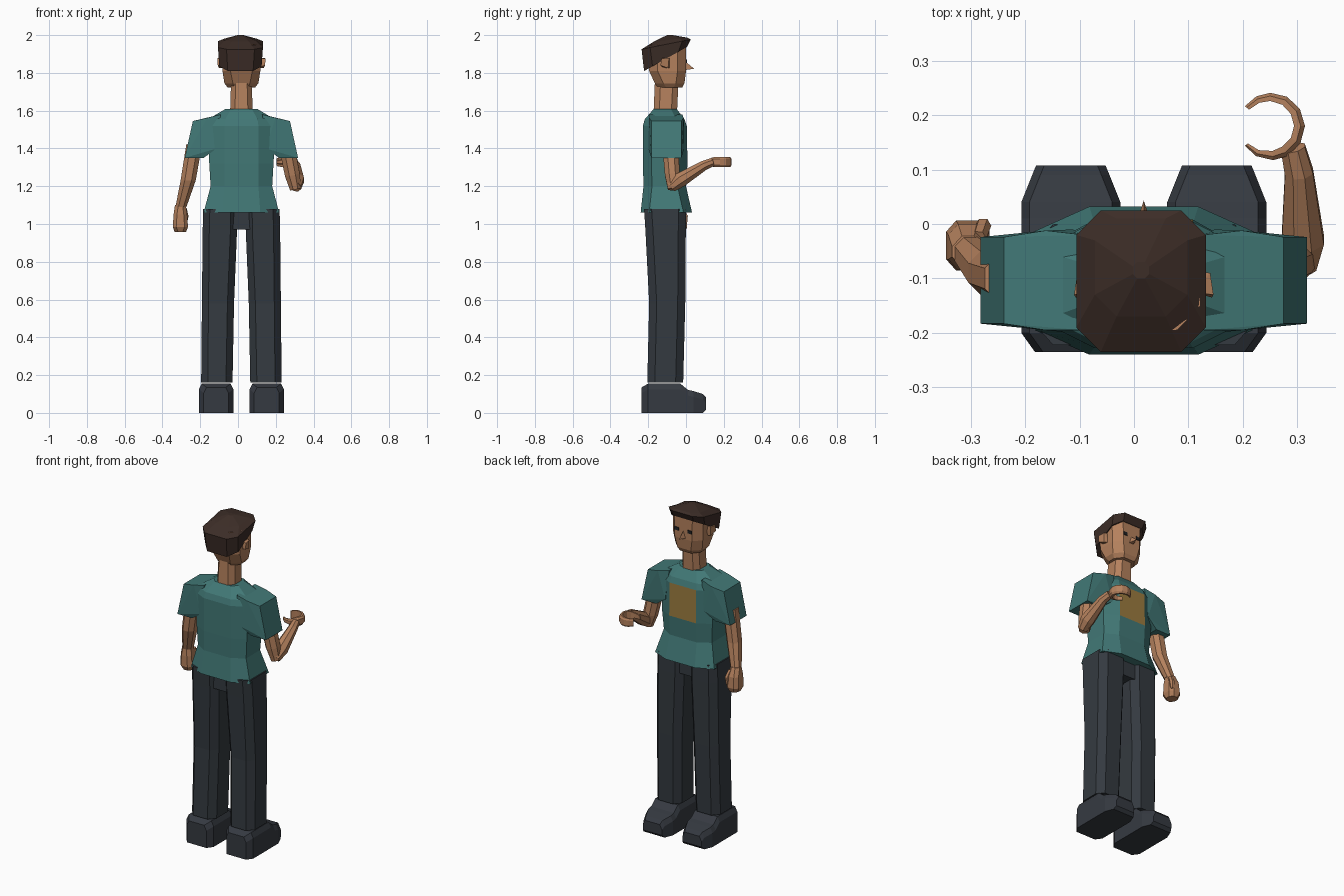
import bpy, bmesh, math
from mathutils import Vector

if "Cube" in bpy.data.objects:
    bpy.data.objects.remove(bpy.data.objects["Cube"])

CX = 0.018  # body centre line


def material(name, r, g, b):
    m = bpy.data.materials.new(name)
    m.diffuse_color = (r, g, b, 1)
    m.use_nodes = True
    m.node_tree.nodes["Principled BSDF"].inputs["Base Color"].default_value = m.diffuse_color
    return m


SKIN = material("skin", 0.46, 0.22, 0.11)
TEAL = material("teal_shirt", 0.054, 0.19, 0.183)
GOLD = material("gold_print", 0.33, 0.20, 0.05)
NAVY = material("dark_trousers", 0.034, 0.042, 0.051)
SHOE = material("dark_shoes", 0.036, 0.042, 0.053)
HAIR = material("brown_hair", 0.045, 0.026, 0.020)
DARK = material("dark_eyes", 0.015, 0.016, 0.018)


def finish(name, bm, *mats):
    bmesh.ops.recalc_face_normals(bm, faces=bm.faces)
    me = bpy.data.meshes.new(name)
    bm.to_mesh(me)
    bm.free()
    for m in mats:
        me.materials.append(m)
    ob = bpy.data.objects.new(name, me)
    bpy.context.collection.objects.link(ob)
    return ob


def loft(name, rings, *mats):
    """Skin a list of equal-sized rings and cap both ends."""
    bm = bmesh.new()
    vs = [[bm.verts.new(p) for p in r] for r in rings]
    n = len(vs[0])
    for a, b in zip(vs, vs[1:]):
        for i in range(n):
            j = (i + 1) % n
            bm.faces.new((a[i], a[j], b[j], b[i]))
    bm.faces.new(vs[0])
    bm.faces.new(vs[-1])
    return finish(name, bm, *mats)


def hull(name, pts, mat):
    bm = bmesh.new()
    for p in pts:
        bm.verts.new(p)
    bmesh.ops.convex_hull(bm, input=bm.verts)
    bmesh.ops.dissolve_limit(bm, angle_limit=0.02, verts=bm.verts, edges=bm.edges)
    return finish(name, bm, mat)


def octagon(cx, y0, y1, hx, z, kx, ky, slope=0.0):
    """Chamfered rectangle in plan; slope lifts it towards the front (+y)."""
    cy, hy = (y0 + y1) / 2, (y1 - y0) / 2
    pts = [(hx, -hy + ky), (hx, hy - ky), (hx - kx, hy), (-hx + kx, hy),
           (-hx, hy - ky), (-hx, -hy + ky), (-hx + kx, -hy), (hx - kx, -hy)]
    return [(cx + x, cy + y, z + slope * (y + hy)) for x, y in pts]


def tube(name, stations, mat, n=8):
    """Limb through (point, radius) stations."""
    rings = []
    for i, (p, r) in enumerate(stations):
        a = Vector(stations[max(i - 1, 0)][0])
        b = Vector(stations[min(i + 1, len(stations) - 1)][0])
        d = (b - a).normalized()
        u = d.cross(Vector((1, 0, 0))).normalized()
        v = d.cross(u)
        rings.append([Vector(p) + r * (u * math.cos(t) + v * math.sin(t))
                      for t in [math.tau * (k + 0.5) / n for k in range(n)]])
    return loft(name, rings, mat)


def box(name, x0, x1, y0, y1, z0, z1, mat):
    return hull(name, [(x, y, z) for x in (x0, x1) for y in (y0, y1) for z in (z0, z1)], mat)


# shirt body, with the chest panel coloured by position
shirt = loft("shirt", [
    octagon(CX, y0, y1, hx, z, hx - panel, ky) for z, y0, y1, hx, panel, ky in [
        (1.06, -.24, .032, .20, .10, .045), (1.20, -.225, .0, .163, .09, .045),
        (1.32, -.228, .008, .17, .09, .045), (1.52, -.228, .004, .18, .09, .045),
        (1.555, -.218, -.008, .175, .085, .045), (1.61, -.17, -.05, .083, .055, .03)]],
    TEAL, GOLD)
for f in shirt.data.polygons:
    c = f.center
    if f.normal.y > 0.8 and 1.35 < c.z < 1.5 and abs(c.x - CX) < 0.03:
        f.material_index = 1

for side, s in (("left", -1), ("right", 1)):
    # sleeves
    hull(side + "_sleeve", [(CX + s * dx, y, z) for dx, z, y0, y1 in [
        (.11, 1.58, -.195, -.02), (.18, 1.562, -.195, -.012), (.257, 1.545, -.183, -.024),
        (.30, 1.35, -.183, -.024), (.20, 1.35, -.183, -.024), (.13, 1.40, -.20, -.01)]
        for y in (y0, y1)], TEAL)

    # trouser legs
    loft(side + "_trouser_leg", [
        octagon(CX + s * dx, y0, y1, hx, z, .035, .04) for z, dx, y0, y1, hx in [
            (.16, .13, -.205, -.015, .083), (.58, .124, -.195, -.004, .085),
            (.97, .114, -.215, -.001, .091), (1.08, .112, -.222, -.001, .09)]], NAVY)

    # shoes, lofted from heel to toe
    sx = CX + s * .134
    loft(side + "_shoe", [
        [(sx - hx, y, zb), (sx + hx, y, zb), (sx + hx, y, zt - .03),
         (sx + hx - .015, y, zt), (sx - hx + .015, y, zt), (sx - hx, y, zt - .03)]
        for y, hx, zb, zt in [
            (-.235, .066, 0, .135), (-.20, .091, 0, .155), (-.03, .091, 0, .155),
            (.01, .091, 0, .122), (.04, .091, 0, .115), (.09, .071, 0, .10),
            (.107, .064, .018, .08)]], SHOE)

    # ears
    hull(side + "_ear", [(CX + s * dx, y, z) for dx, y, z in [
        (.09, -.125, 1.83), (.09, -.125, 1.88), (.09, -.085, 1.88), (.09, -.085, 1.825),
        (.125, -.135, 1.84), (.128, -.13, 1.875), (.122, -.09, 1.88), (.118, -.095, 1.825)]], SKIN)

    # eyes
    ex = CX + s * .045
    box(side + "_eye", ex - .014, ex + .014, -.004, .004, 1.853, 1.872, DARK)

# pelvis
box("trouser_seat", CX - .17, CX + .17, -.20, -.02, .97, 1.08, NAVY)

# neck and head
loft("neck", [octagon(CX, -.172, -.048, .06, 1.58, .025, .03),
              octagon(CX, -.165, -.04, .055, 1.75, .025, .03)], SKIN)
loft("head", [octagon(CX, y0, y1, hx, z, kx, .045) for z, y0, y1, hx, kx in [
    (1.722, -.15, -.02, .072, .035), (1.745, -.165, -.008, .09, .045),
    (1.81, -.195, 0, .10, .042), (1.95, -.195, 0, .103, .042)]], SKIN)
hull("nose", [(CX - .016, -.005, 1.815), (CX + .016, -.005, 1.815),
              (CX, -.003, 1.86), (CX, .043, 1.822)], SKIN)

# hair cap with a hairline rising to the forehead
loft("hair", [octagon(CX - .005, y0, y1, hx, z, k, k, sl) for z, y0, y1, hx, k, sl in [
    (1.81, -.222, .005, .112, .045, .56), (1.925, -.235, .025, .119, .045, .20),
    (1.966, -.17, .01, .085, .04, .11), (2.0, -.10, -.07, .015, .008, 0)]], HAIR)

# hanging arm with a closed fist
loft("left_arm", [octagon(x, y - r, y + r, r, z, r * .55, r * .55) for x, y, z, r in [
    (-.232, -.10, 1.42, .042), (-.264, -.09, 1.23, .040), (-.302, -.052, 1.09, .029)]], SKIN)
loft("left_fist", [octagon(-.305, y0, y1, hx, z, .018, .02) for z, y0, y1, hx in [
    (1.10, -.08, -.022, .029), (1.05, -.085, 0, .036), (.985, -.085, .006, .04),
    (.957, -.07, -.005, .03)]], SKIN)
tube("left_thumb", [((-.285, -.025, 1.08), .014), ((-.277, -.003, 1.04), .015),
                    ((-.28, -.003, 1.0), .010)], SKIN, 6)

# raised arm
tube("right_upper_arm", [((.255, -.085, 1.43), .045), ((.288, -.072, 1.26), .043),
                         ((.305, -.066, 1.185), .032)], SKIN)
tube("right_forearm", [((.307, -.078, 1.195), .030), ((.31, -.03, 1.233), .042),
                       ((.303, .095, 1.31), .028), ((.292, .14, 1.328), .024)], SKIN)

# curled hand: thumb on the near side, fingers on the far side
rings = []
for deg, ri, ro, h in [(-142, .052, .059, .010), (-115, .049, .061, .013), (-85, .046, .063, .015),
                       (-60, .044, .064, .022), (-30, .044, .064, .027), (0, .044, .064, .027),
                       (30, .044, .063, .027), (60, .045, .062, .027), (90, .046, .061, .026),
                       (115, .047, .060, .025), (142, .049, .059, .022)]:
    c, s, q = math.cos(math.radians(deg)), math.sin(math.radians(deg)), (ro - ri) * .4
    rings.append([(.25 + r * c, .18 + r * s, 1.328 + z) for r, z in [
        (ri, -h), (ro - q, -h), (ro, -h * .6), (ro, h * .6), (ro - q, h), (ri, h)]])
loft("right_hand", rings, SKIN)
